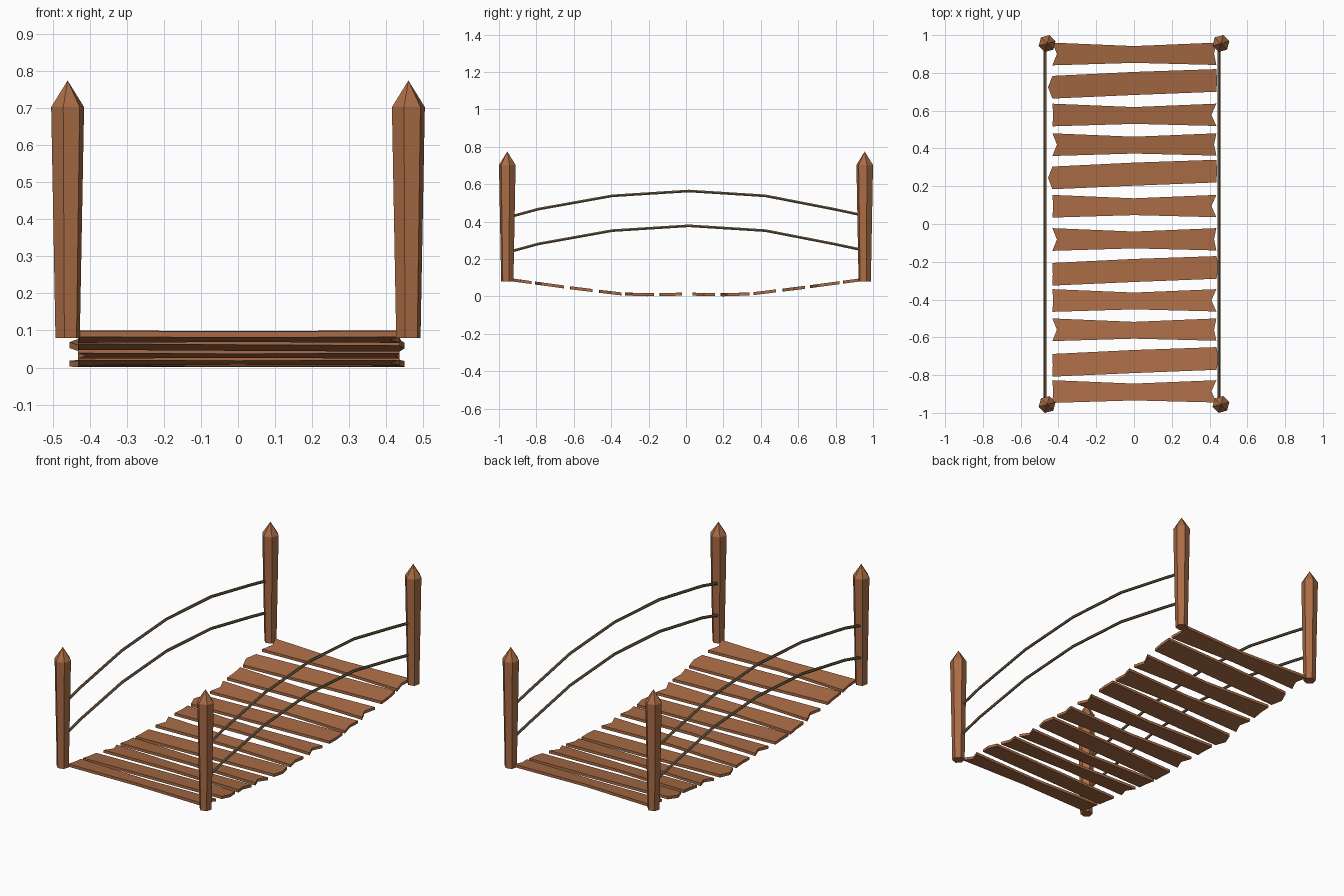
import bpy, bmesh, math

if "Cube" in bpy.data.objects:
    bpy.data.objects.remove(bpy.data.objects["Cube"])


def make_mat(name, col):
    m = bpy.data.materials.new(name)
    m.diffuse_color = (*col, 1)
    m.use_nodes = True
    m.node_tree.nodes["Principled BSDF"].inputs["Base Color"].default_value = m.diffuse_color
    return m


wood = make_mat("warm brown wood", (0.40, 0.15, 0.06))
rope_mat = make_mat("dull rope brown", (0.19, 0.13, 0.07))


def finish(name, bm, mat):
    bmesh.ops.recalc_face_normals(bm, faces=bm.faces)
    me = bpy.data.meshes.new(name)
    bm.to_mesh(me)
    bm.free()
    me.materials.append(mat)
    ob = bpy.data.objects.new(name, me)
    bpy.context.collection.objects.link(ob)
    return ob


# Posts: six-sided, flared upward, pointed tip
def post(name, x, y):
    bm = bmesh.new()
    rings = []
    for r, z in ((0.034, 0.08), (0.046, 0.703)):
        rings.append([bm.verts.new((x + r * math.cos(math.radians(15 + 60 * i)),
                                    y + r * math.sin(math.radians(15 + 60 * i)), z))
                      for i in range(6)])
    tip = bm.verts.new((x, y, 0.775))
    bm.faces.new(rings[0])
    for i in range(6):
        j = (i + 1) % 6
        bm.faces.new((rings[0][i], rings[0][j], rings[1][j], rings[1][i]))
        bm.faces.new((rings[1][i], rings[1][j], tip))
    finish(name, bm, wood)


for sx, a in ((-1, "left"), (1, "right")):
    for sy, b in ((-1, "front"), (1, "back")):
        post(f"{b}_{a}_post", 0.46 * sx, 0.9555 * sy)


# Deck sag: height of the plank centre along y
def sag(y):
    pts = [(0, 0.013), (0.2, 0.009), (0.35, 0.014), (0.6, 0.044), (0.96, 0.0925)]
    y = abs(y)
    for (a, za), (b, zb) in zip(pts, pts[1:]):
        if y <= b:
            return za + (zb - za) * (y - a) / (b - a)
    return pts[-1][1]


# Planks: centre y, then shape: waisted (notched ends) or skewed (pointed end)
def plank(name, yc, kind, notch):
    if kind == "skew":
        top, bot = (-0.016 + 0.058, 0.063, 0.078), (-0.078, -0.059, -0.042)
    else:
        top, bot = (0.06, 0.042, 0.06), (-0.06, -0.047, -0.058)
    nl, nr = notch
    outline = [(-0.432, bot[0]), (0, bot[1]), (0.436, bot[2]),
               (nr, (top[2] + bot[2]) / 2),
               (0.436, top[2]), (0, top[1]), (-0.432, top[0]),
               (nl, (top[0] + bot[0]) / 2)]
    bm = bmesh.new()
    lo, hi = [[bm.verts.new((x, yc + y, sag(yc + y) + dz)) for x, y in outline]
              for dz in (-0.008, 0.008)]
    for ring in (lo, hi):       # two halves joined by the end pieces
        bm.faces.new([ring[i] for i in (1, 2, 3, 4, 5)])
        bm.faces.new([ring[i] for i in (5, 6, 7, 0, 1)])
    for i in range(8):
        j = (i + 1) % 8
        bm.faces.new((lo[i], lo[j], hi[j], hi[i]))
    finish(name, bm, wood)


LEFT, POINT, RIGHT = (-0.408, 0.424), (-0.455, 0.440), (-0.428, 0.410)
END = (-0.430, 0.449)
layout = [(0.90, "waist", LEFT), (0.742, "skew", POINT), (0.577, "waist", RIGHT),
          (0.42, "waist", LEFT), (0.262, "skew", POINT), (0.094, "waist", RIGHT),
          (-0.082, "waist", LEFT), (-0.248, "skew", END), (-0.405, "waist", RIGHT),
          (-0.56, "waist", LEFT), (-0.73, "skew", END), (-0.887, "waist", RIGHT)]
for i, (y, k, n) in enumerate(layout):
    plank(f"plank_{i + 1:02d}", y, k, n)

# Rope rails: two arched ropes on each side
path = [(-0.955, 0.422), (-0.79, 0.467), (-0.395, 0.538), (0.015, 0.564),
        (0.425, 0.538), (0.79, 0.467), (0.955, 0.432)]
for x, side in ((-0.471, "left"), (0.449, "right")):
    for dz, lvl in ((0, "upper"), (-0.186, "lower")):
        cu = bpy.data.curves.new(f"{side}_{lvl}_rope", "CURVE")
        cu.dimensions = "3D"
        cu.bevel_depth = 0.008
        cu.bevel_resolution = 1
        cu.use_fill_caps = True
        sp = cu.splines.new("POLY")
        sp.points.add(len(path) - 1)
        for p, (y, z) in zip(sp.points, path):
            p.co = (x, y, z + dz, 1)
        sp.use_smooth = False
        cu.materials.append(rope_mat)
        bpy.context.collection.objects.link(bpy.data.objects.new(cu.name, cu))
